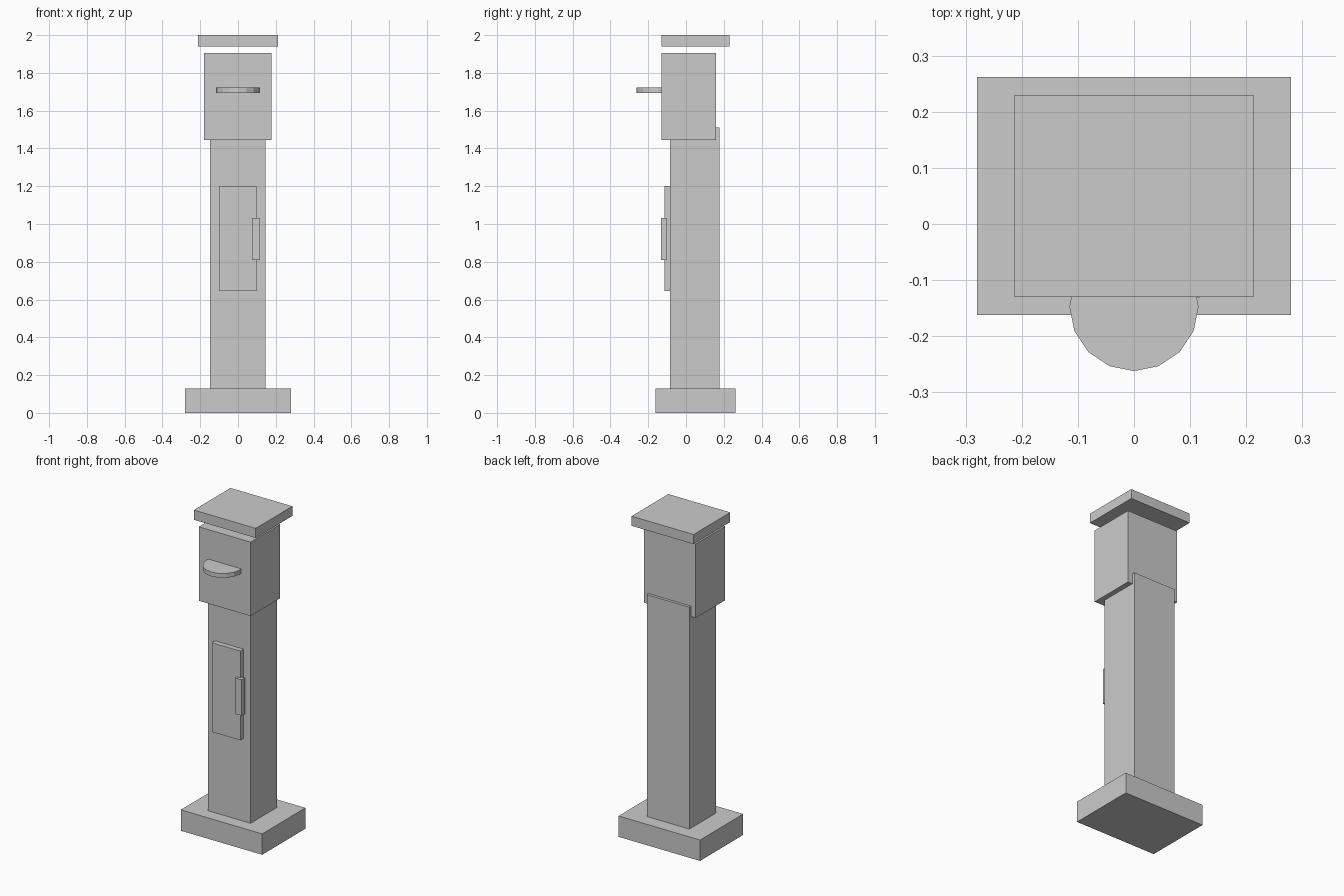
import bpy

if "Cube" in bpy.data.objects:
    bpy.data.objects.remove(bpy.data.objects["Cube"])


def box(name, x, y, z):
    """Axis-aligned box from (min, max) ranges."""
    bpy.ops.mesh.primitive_cube_add(size=1, location=[(a + b) / 2 for a, b in (x, y, z)])
    ob = bpy.context.object
    ob.name = name
    ob.scale = [b - a for a, b in (x, y, z)]
    bpy.ops.object.transform_apply(location=False, rotation=False, scale=True)
    return ob


# Plinth, shaft, head and the floating cap slab
box("base", (-0.28, 0.28), (-0.162, 0.262), (0, 0.13))
box("column", (-0.147, 0.146), (-0.084, 0.177), (0.13, 1.51))
box("head", (-0.179, 0.178), (-0.13, 0.16), (1.445, 1.905))
box("cap", (-0.213, 0.213), (-0.13, 0.23), (1.94, 2.0))

# Door panel on the front with its side handle
box("door", (-0.1, 0.097), (-0.115, -0.08), (0.645, 1.2))
box("door_handle", (0.074, 0.117), (-0.132, -0.1), (0.81, 1.033))

# Round shelf half sunk into the head
bpy.ops.mesh.primitive_cylinder_add(vertices=16, radius=0.115, depth=0.027,
                                    location=(0, -0.147, 1.708))
bpy.context.object.name = "round_shelf"
